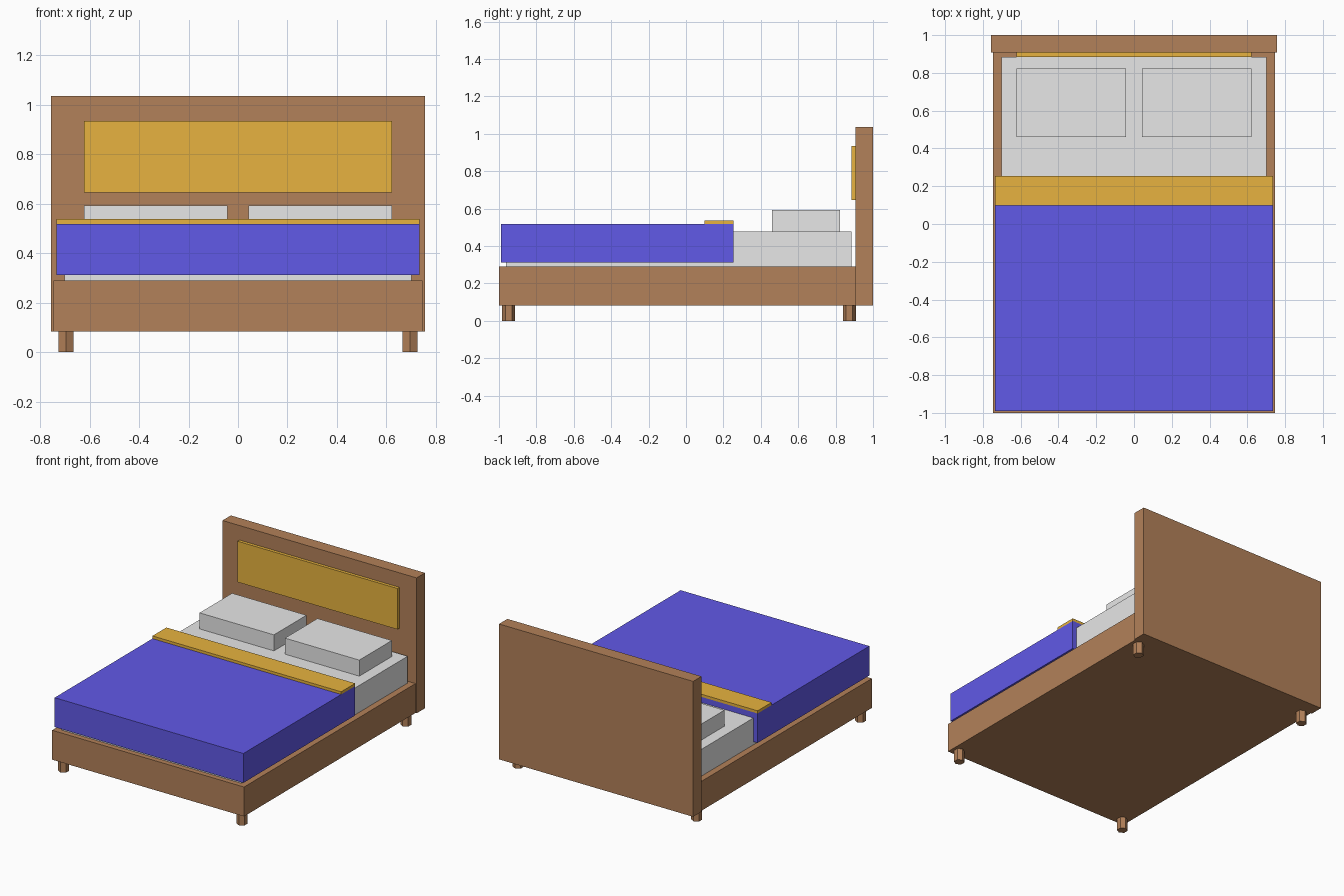
import bpy

if "Cube" in bpy.data.objects:
    bpy.data.objects.remove(bpy.data.objects["Cube"])


def material(name, linear):
    """Flat material from linear colour values."""
    m = bpy.data.materials.new(name)
    m.diffuse_color = (*linear, 1)
    m.use_nodes = True
    m.node_tree.nodes["Principled BSDF"].inputs["Base Color"].default_value = m.diffuse_color
    return m


wood = material("wood_brown", (0.45, 0.22, 0.10))
blue = material("blanket_blue", (0.12, 0.10, 0.80))
gold = material("accent_gold", (0.80, 0.45, 0.05))
linen = material("linen_white", (0.80, 0.80, 0.80))


def box(name, x, y, z, mat):
    """Box spanning the given (min, max) ranges."""
    bpy.ops.mesh.primitive_cube_add(size=1)
    o = bpy.context.object
    o.name = name
    for v in o.data.vertices:
        v.co = [r[0] if c < 0 else r[1] for c, r in zip(v.co, (x, y, z))]
    o.data.materials.append(mat)
    return o


def leg(name, x, y):
    """Short six-sided foot."""
    bpy.ops.mesh.primitive_cylinder_add(vertices=6, radius=0.035, depth=0.083,
                                        location=(x, y, 0.0415))
    o = bpy.context.object
    o.name = name
    o.data.materials.append(wood)


# Wooden frame and headboard
box("bed_frame", (-0.747, 0.747), (-1.0, 0.907), (0.083, 0.29), wood)
box("headboard", (-0.756, 0.756), (0.907, 1.0), (0.083, 1.036), wood)
box("headboard_panel", (-0.622, 0.622), (0.885, 0.907), (0.646, 0.934), gold)

# Bedding
box("mattress", (-0.702, 0.702), (-0.963, 0.885), (0.29, 0.479), linen)
box("blanket", (-0.735, 0.735), (-0.99, 0.253), (0.312, 0.519), blue)
box("blanket_fold", (-0.735, 0.735), (0.098, 0.253), (0.519, 0.538), gold)

# Mirrored pillows and legs
for side, s in (("left", -1), ("right", 1)):
    box(side + "_pillow", sorted((s * 0.043, s * 0.622)), (0.461, 0.823),
        (0.479, 0.592), linen)
    leg("front_leg_" + side, s * 0.695, -0.948)
    leg("back_leg_" + side, s * 0.695, 0.874)
